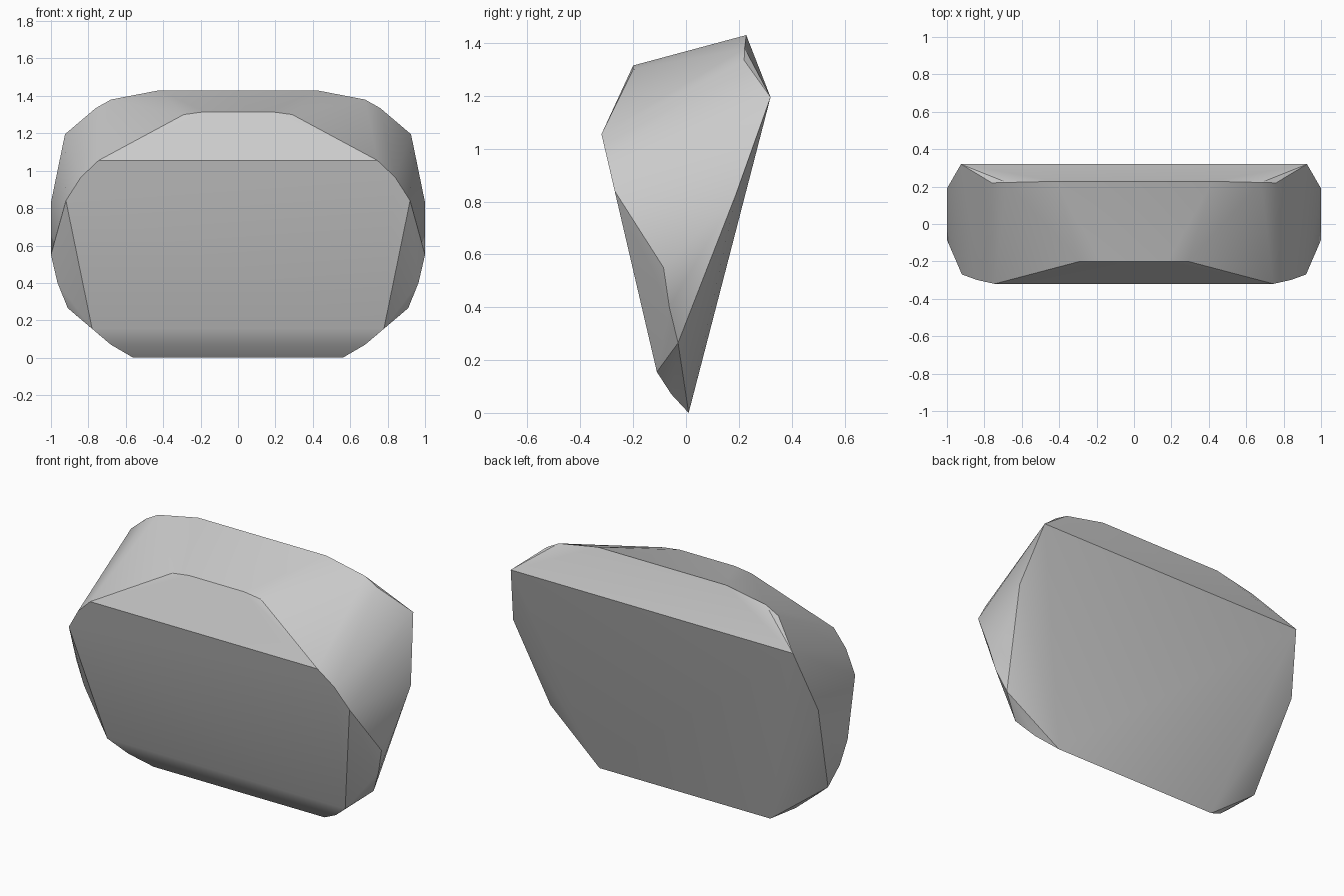
import bpy
import bmesh
import math

default_cube = bpy.data.objects.get("Cube")
if default_cube:
    bpy.data.objects.remove(default_cube, do_unlink=True)

# Stone colour
grey = bpy.data.materials.new("stone grey")
grey.use_nodes = True
colour = (0.6, 0.6, 0.6, 1)
grey.diffuse_color = colour
grey.node_tree.nodes["Principled BSDF"].inputs["Base Color"].default_value = colour


def front_slope(z):
    """Depth of the flat, leaning front at a given height."""
    return -0.32 + (1.055 - z) * 0.233


# Corners of one half of the boulder
front_face = [(x, front_slope(z), z) for x, z in
              [(0.745, 1.055), (0.84, 0.965), (0.92, 0.84), (0.78, 0.155)]]
top_ridge = [(0.18, -0.2, 1.315), (0.29, -0.2, 1.3),
             (0.42, 0.228, 1.43), (0.68, 0.222, 1.38), (0.76, 0.22, 1.335)]
back_and_side = [(0.925, 0.32, 1.195), (1, 0.19, 0.83), (1, -0.085, 0.55),
                 (0.965, -0.063, 0.4), (0.91, -0.03, 0.265)]
base_edge = [(0.56, 0.01, 0), (0.68, -0.055, 0.07)]

# Mirror the corners and wrap a faceted skin around them
bm = bmesh.new()
for x, y, z in front_face + top_ridge + back_and_side + base_edge:
    for side in (-1, 1):
        bm.verts.new((side * x, y, z))
hull = bmesh.ops.convex_hull(bm, input=bm.verts)
inside = {v for v in hull["geom_interior"] if isinstance(v, bmesh.types.BMVert)}
bmesh.ops.delete(bm, geom=list(inside), context="VERTS")
bmesh.ops.dissolve_limit(bm, angle_limit=math.radians(0.5),
                         verts=bm.verts, edges=bm.edges)
bmesh.ops.recalc_face_normals(bm, faces=bm.faces)

mesh = bpy.data.meshes.new("boulder")
bm.to_mesh(mesh)
bm.free()
mesh.materials.append(grey)
boulder = bpy.data.objects.new("boulder", mesh)
bpy.context.collection.objects.link(boulder)

# Soft shading across shallow edges, crisp at steep ones
bpy.ops.object.select_all(action="DESELECT")
boulder.select_set(True)
bpy.context.view_layer.objects.active = boulder
bpy.ops.object.shade_smooth_by_angle(angle=math.radians(30))
